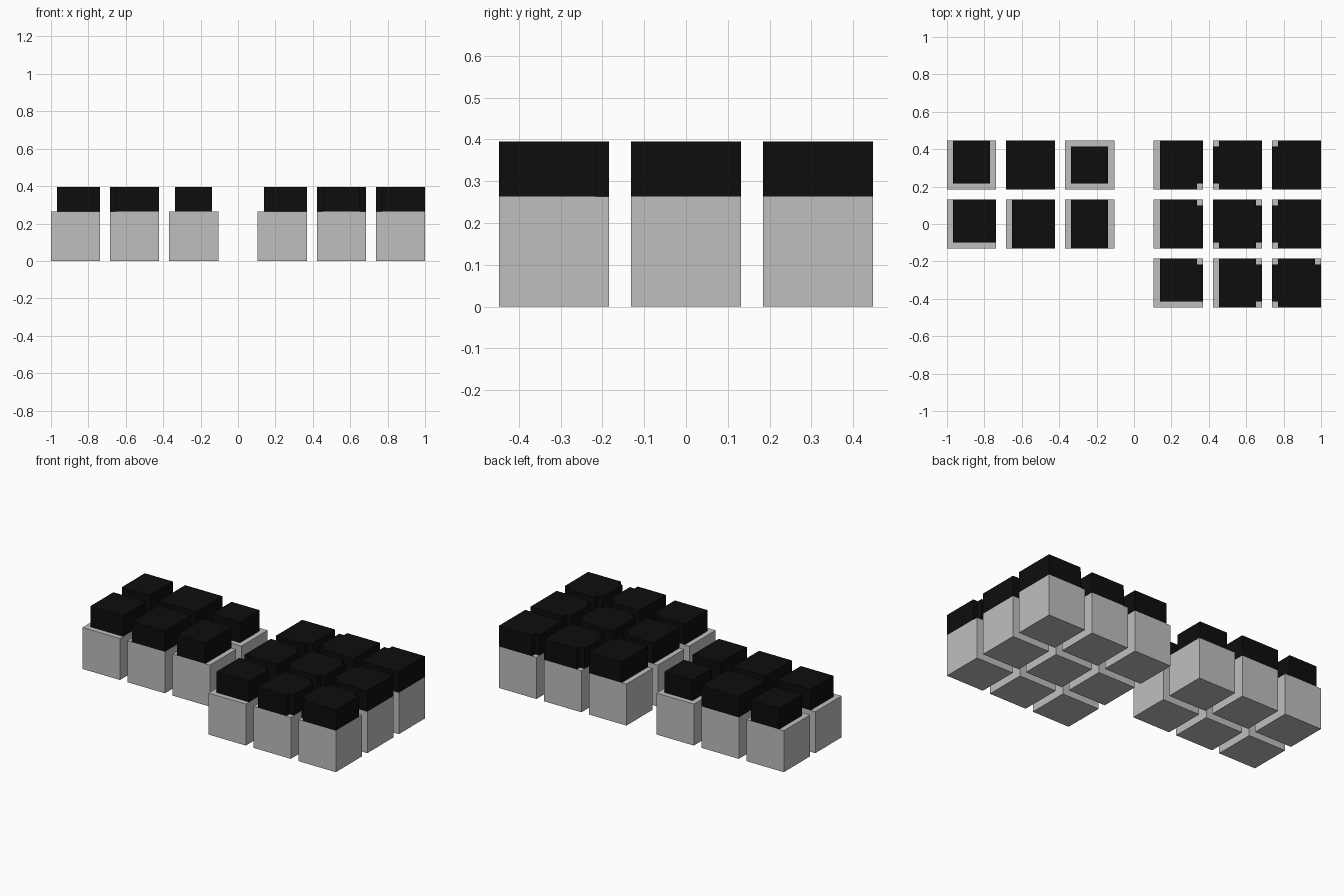
import bpy
import bmesh

cube = bpy.data.objects.get("Cube")
if cube:
    bpy.data.objects.remove(cube, do_unlink=True)

U = 1 / 19             # gap between blocks
CELL = 5 * U           # block edge
PITCH = 6 * U
INSET = CELL / 8       # width of a cap's rim or notch
CAP_H = CELL / 2


def make_material(name, value):
    mat = bpy.data.materials.new(name)
    mat.use_nodes = True
    color = (value, value, value, 1)
    mat.diffuse_color = color
    mat.node_tree.nodes["Principled BSDF"].inputs["Base Color"].default_value = color
    return mat


GREY = make_material("light grey", 0.52)
BLACK = make_material("black", 0.004)


def prism(name, outline, z0, z1, mat):
    """Extrude a flat outline from z0 to z1."""
    bm = bmesh.new()
    base = bm.faces.new([bm.verts.new((x, y, z0)) for x, y in outline])
    top = bmesh.ops.extrude_face_region(bm, geom=[base], use_keep_orig=True)
    verts = [g for g in top["geom"] if isinstance(g, bmesh.types.BMVert)]
    bmesh.ops.translate(bm, verts=verts, vec=(0, 0, z1 - z0))
    bmesh.ops.recalc_face_normals(bm, faces=bm.faces)
    mesh = bpy.data.meshes.new(name)
    bm.to_mesh(mesh)
    bm.free()
    mesh.materials.append(mat)
    obj = bpy.data.objects.new(name, mesh)
    bpy.context.collection.objects.link(obj)


def cap_outline(x, y, sides, notches):
    """Square pulled in on the given sides, with square notches at corners."""
    h = CELL / 2
    w, e = x - h + INSET * ("W" in sides), x + h - INSET * ("E" in sides)
    s, n = y - h + INSET * ("S" in sides), y + h - INSET * ("N" in sides)
    points = []
    for key, cx, cy, dx, dy in (("SW", w, s, 1, 1), ("SE", e, s, -1, 1),
                                ("NE", e, n, -1, -1), ("NW", w, n, 1, -1)):
        if key in notches:
            ix, iy = cx + dx * INSET, cy + dy * INSET
            step = [(cx, iy), (ix, iy), (ix, cy)]
            points += step if dx == dy else step[::-1]
        else:
            points.append((cx, cy))
    return points


# Each block: sides where its cap is pulled in, then its notched corners
RIGHT_GROUP = [
    ["WES", "", "WESN"],
    ["WS", "W", "WE"],
]
LEFT_GROUP = [
    ["W SE", " SW NW", " NW"],
    ["W NE", " NE SW SE", " NW SW"],
    ["WS NE", "W NE SE", " NW NE SW"],
]

for group, rows, x0 in (("right", RIGHT_GROUP, -1 + CELL / 2),
                        ("left", LEFT_GROUP, 2 * U + CELL / 2)):
    for r, row in enumerate(rows):
        for c, code in enumerate(row):
            x, y = x0 + c * PITCH, (1 - r) * PITCH
            sides, _, corners = code.partition(" ")
            tag = f"{group}_row{r + 1}_column{c + 1}"
            prism(f"block_{tag}", cap_outline(x, y, "", []), 0, CELL, GREY)
            prism(f"cap_{tag}", cap_outline(x, y, sides, corners.split()),
                  CELL, CELL + CAP_H, BLACK)
